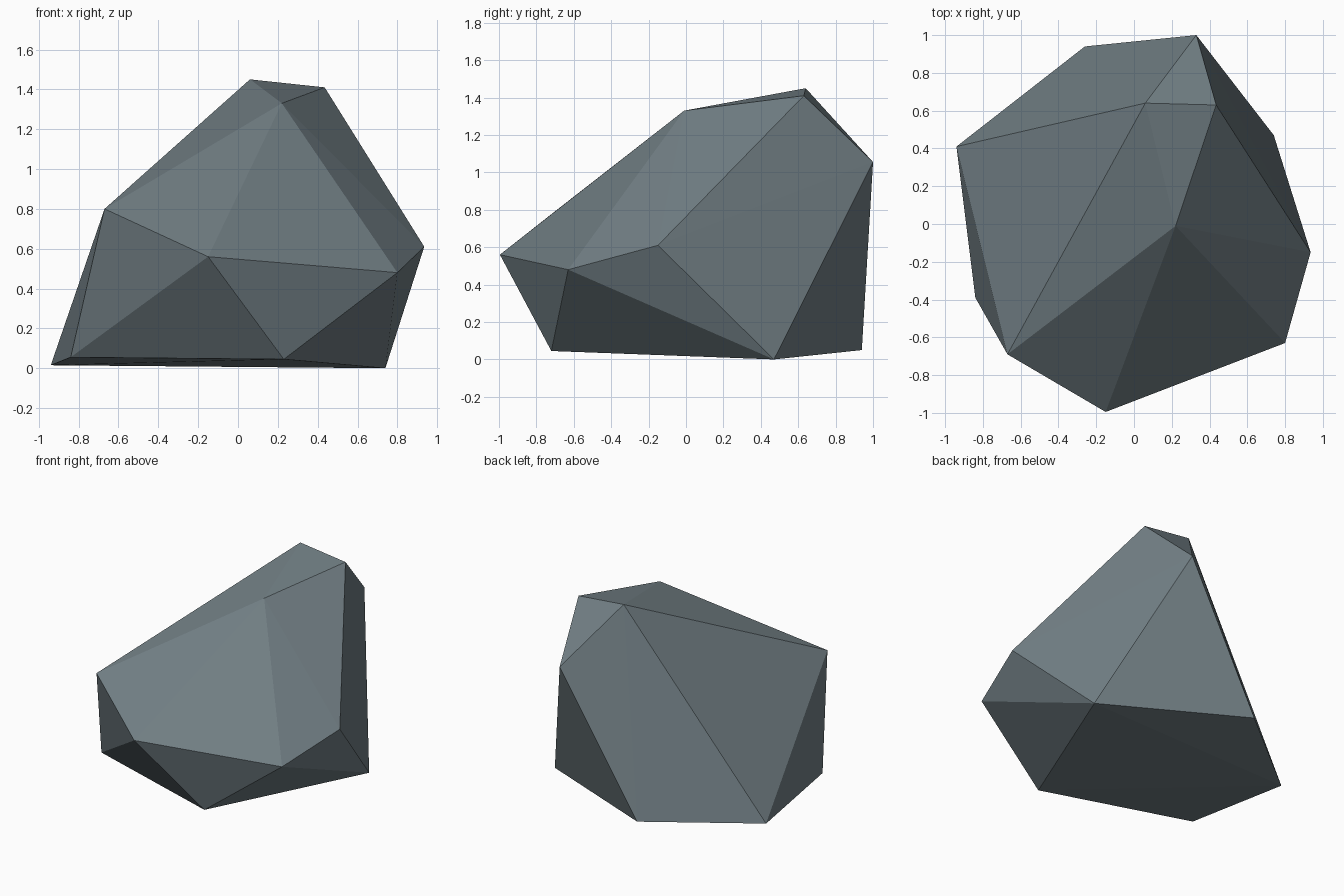
import bpy, bmesh

if "Cube" in bpy.data.objects:
    bpy.data.objects.remove(bpy.data.objects["Cube"])

# Corner points of the faceted boulder; its facets are their convex hull
base_ring = [(-0.84, -0.39, 0.055), (0.23, -0.72, 0.045), (0.74, 0.47, 0.0),
             (-0.26, 0.94, 0.05), (-0.94, 0.41, 0.015)]
middle_ring = [(-0.67, -0.69, 0.80), (-0.15, -0.995, 0.56), (0.80, -0.63, 0.48),
               (0.935, -0.15, 0.61), (0.33, 1.0, 1.055)]
crown = [(0.06, 0.64, 1.45), (0.435, 0.63, 1.41), (0.22, -0.01, 1.33)]

bm = bmesh.new()
for p in base_ring + middle_ring + crown:
    bm.verts.new(p)
bmesh.ops.convex_hull(bm, input=bm.verts[:])
bmesh.ops.recalc_face_normals(bm, faces=bm.faces[:])

# Flat-shaded rock with one slate colour
mesh = bpy.data.meshes.new("boulder")
bm.to_mesh(mesh)
bm.free()
slate = bpy.data.materials.new("slate grey")
slate.diffuse_color = (0.165, 0.21, 0.23, 1)
slate.use_nodes = True
slate.node_tree.nodes["Principled BSDF"].inputs["Base Color"].default_value = slate.diffuse_color
mesh.materials.append(slate)
boulder = bpy.data.objects.new("boulder", mesh)
bpy.context.collection.objects.link(boulder)
